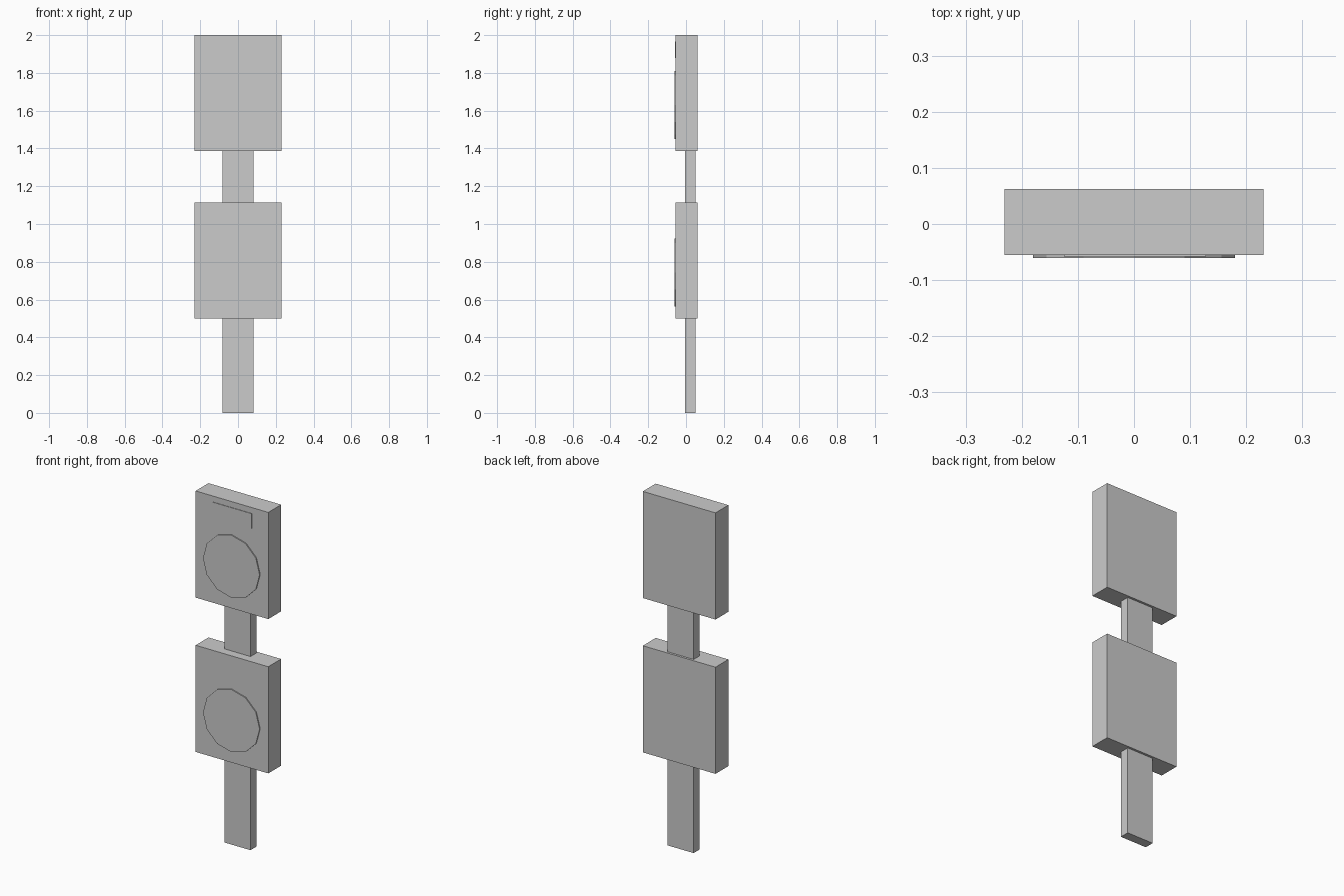
import bpy
from math import pi

if "Cube" in bpy.data.objects:
    bpy.data.objects.remove(bpy.data.objects["Cube"])

FACE_Y = -0.055   # front face of the panels
BACK_Y = 0.062


def box(name, x, y, z):
    """Box from (min, max) ranges."""
    bpy.ops.mesh.primitive_cube_add(size=1, location=[sum(r) / 2 for r in (x, y, z)])
    ob = bpy.context.object
    ob.name = name
    ob.scale = [r[1] - r[0] for r in (x, y, z)]
    bpy.ops.object.transform_apply(location=False, rotation=False, scale=True)
    return ob


def disc(name, z, radius, front):
    """Twelve-sided plate on the panel face, with a corner pointing along x."""
    back = FACE_Y + 0.005
    bpy.ops.mesh.primitive_cylinder_add(
        vertices=12, radius=radius, depth=back - front,
        location=(0, (front + back) / 2, z), rotation=(pi / 2, 0, 0))
    bpy.context.object.name = name


# Post running up behind both panels
box("post", (-0.083, 0.083), (-0.005, 0.049), (0, 1.5))

# Two sign panels, each with a round plate
for label, base in (("lower", 0.5), ("upper", 1.387)):
    box(label + "_panel", (-0.231, 0.231), (FACE_Y, BACK_Y), (base, base + 0.613))
    disc(label + "_round_plate", base + 0.243, 0.18, -0.061)

# Thin rectangular plate above the upper disc
box("top_plate", (-0.125, 0.128), (-0.058, FACE_Y + 0.005), (1.88, 1.966))
